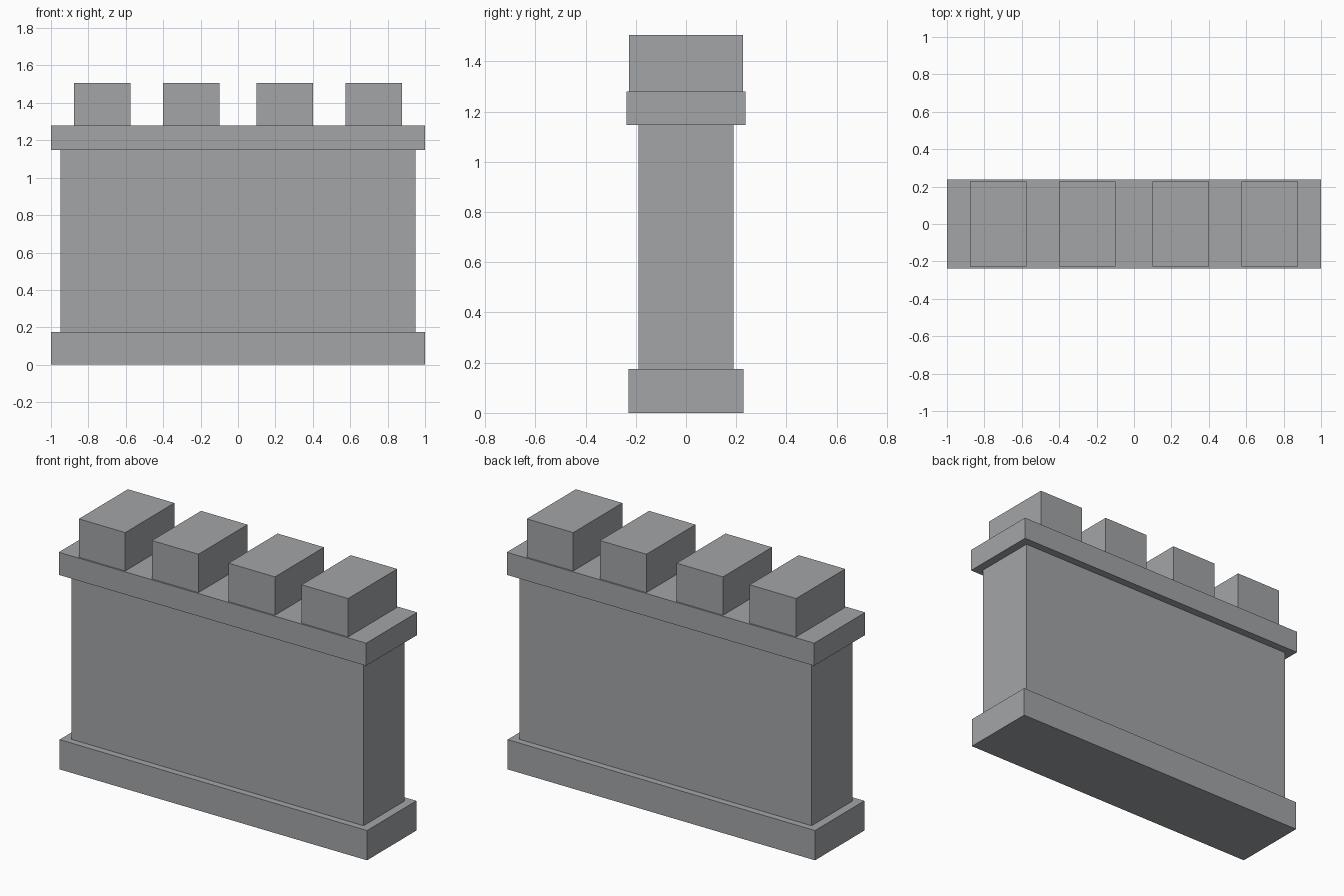
import bpy

cube = bpy.data.objects.get("Cube")
if cube:
    bpy.data.objects.remove(cube, do_unlink=True)

# Stone colour
stone = bpy.data.materials.new("grey stone")
stone.use_nodes = True
color = (0.37, 0.375, 0.39, 1.0)
stone.diffuse_color = color
stone.node_tree.nodes["Principled BSDF"].inputs["Base Color"].default_value = color


def block(name, x, width, depth, bottom, top):
    """Add a box centred on y = 0 between two heights."""
    bpy.ops.mesh.primitive_cube_add(size=1, location=(x, 0, (bottom + top) / 2))
    obj = bpy.context.object
    obj.name = name
    obj.scale = (width, depth, top - bottom)
    bpy.ops.object.transform_apply(location=False, rotation=False, scale=True)
    obj.data.materials.append(stone)


# Heights of the stacked courses
base_top, wall_top, cap_top, merlon_top = 0.175, 1.147, 1.28, 1.506

# Plinth, wall and overhanging cap
block("base", 0, 2.0, 0.458, 0, base_top)
block("wall", 0, 1.9, 0.38, base_top, wall_top)
block("cap", 0, 2.0, 0.474, wall_top, cap_top)

# Battlements, mirrored about the centre
for side, sign in (("left", 1), ("right", -1)):
    for place, x in (("inner", 0.249), ("outer", 0.725)):
        block(f"merlon_{place}_{side}", sign * x, 0.302, 0.456, cap_top, merlon_top)
